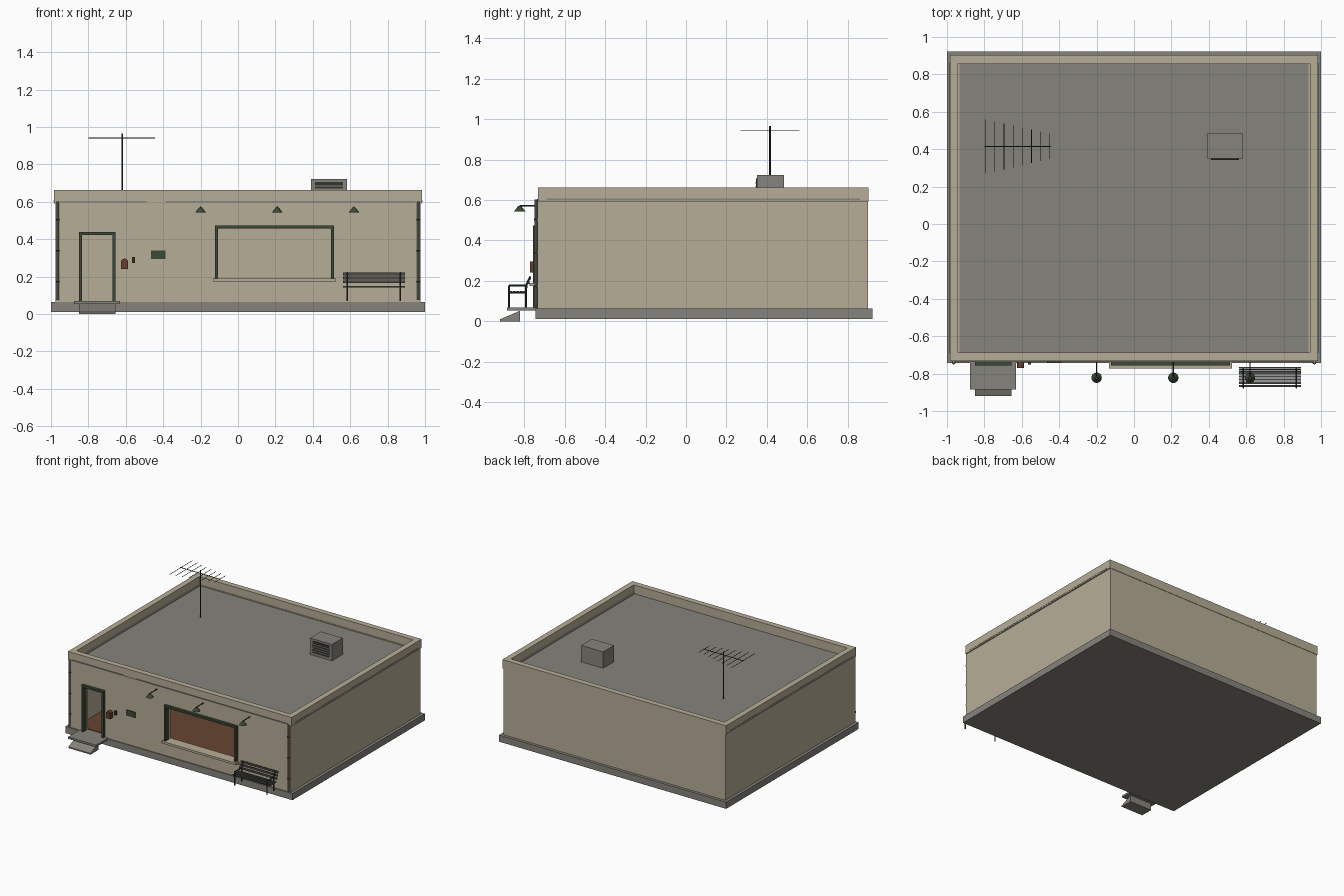
import bpy, bmesh
from math import radians
from mathutils import Matrix, Vector

cube = bpy.data.objects.get("Cube")
if cube:
    bpy.data.objects.remove(cube, do_unlink=True)


def material(name, rgb):
    m = bpy.data.materials.new(name)
    m.use_nodes = True
    m.diffuse_color = (*rgb, 1)
    bsdf = next(n for n in m.node_tree.nodes if n.type == 'BSDF_PRINCIPLED')
    bsdf.inputs["Base Color"].default_value = (*rgb, 1)
    return m


BEIGE = material("beige plaster", (0.47, 0.42, 0.31))
GREY = material("grey concrete", (0.24, 0.23, 0.2))
GREEN = material("dark green paint", (0.045, 0.065, 0.035))
BROWN = material("brown floor", (0.13, 0.06, 0.03))
RED = material("red brown mailbox", (0.13, 0.05, 0.03))
DARK = material("dark metal", (0.035, 0.035, 0.03))
SLATE = material("bench slats", (0.07, 0.07, 0.065))


def finish(name, bm, mat):
    bmesh.ops.recalc_face_normals(bm, faces=bm.faces)
    mesh = bpy.data.meshes.new(name)
    bm.to_mesh(mesh)
    bm.free()
    mesh.materials.append(mat)
    ob = bpy.data.objects.new(name, mesh)
    bpy.context.scene.collection.objects.link(ob)
    return ob


def boxes(name, mat, *spans):
    """One object from boxes, each given as (x0, x1, y0, y1, z0, z1)."""
    bm = bmesh.new()
    for x0, x1, y0, y1, z0, z1 in spans:
        mid = Vector((x0 + x1, y0 + y1, z0 + z1)) / 2
        size = Matrix.Diagonal((x1 - x0, y1 - y0, z1 - z0, 1))
        bmesh.ops.create_cube(bm, size=1, matrix=Matrix.Translation(mid) @ size)
    return finish(name, bm, mat)


def rods(name, mat, radius, *pairs, sides=6):
    """One object from straight round rods between pairs of points."""
    bm = bmesh.new()
    for a, b in pairs:
        a, b = Vector(a), Vector(b)
        turn = (b - a).to_track_quat('Z', 'Y').to_matrix().to_4x4()
        bmesh.ops.create_cone(bm, cap_ends=True, segments=sides, radius1=radius, radius2=radius,
                              depth=(b - a).length, matrix=Matrix.Translation((a + b) / 2) @ turn)
    return finish(name, bm, mat)


def ring(name, mat, ox, y0, y1, t, z0, z1):
    """A rectangular wall ring, open in the middle."""
    bm = bmesh.new()
    loops = []
    for z in (z0, z1):
        for d in (0, t):
            corners = [(-ox + d, y0 + d), (ox - d, y0 + d), (ox - d, y1 - d), (-ox + d, y1 - d)]
            loops.append([bm.verts.new((x, y, z)) for x, y in corners])
    lo, li, ho, hi = loops
    for a, b in ((lo, ho), (ho, hi), (hi, li), (li, lo)):
        for i in range(4):
            j = (i + 1) % 4
            bm.faces.new((a[i], a[j], b[j], b[i]))
    return finish(name, bm, mat)


# Front wall: a grid of cells without the door and window cells, extruded to thickness
FRONT, BACK, SIDE, T = -0.735, 0.9, 0.977, 0.045
xs = [-SIDE, -0.84, -0.665, -0.11, 0.5, SIDE]
zs = [0.065, 0.19, 0.43, 0.46, 0.6]
openings = {(1, 0), (1, 1), (3, 1), (3, 2)}
bm = bmesh.new()
grid = [[bm.verts.new((x, FRONT, z)) for z in zs] for x in xs]
for i in range(len(xs) - 1):
    for k in range(len(zs) - 1):
        if (i, k) not in openings:
            bm.faces.new((grid[i][k], grid[i + 1][k], grid[i + 1][k + 1], grid[i][k + 1]))
wall = bm.faces[:]
ext = bmesh.ops.extrude_face_region(bm, geom=wall, use_keep_orig=True)
bmesh.ops.translate(bm, vec=(0, T, 0), verts=[v for v in ext["geom"] if isinstance(v, bmesh.types.BMVert)])
bmesh.ops.dissolve_limit(bm, angle_limit=radians(1), verts=bm.verts, edges=bm.edges)
finish("front_wall", bm, BEIGE)

# Remaining shell, roof and plinth
boxes("side_and_back_walls", BEIGE,
      (-SIDE, -SIDE + T, FRONT + T, BACK, 0.065, 0.6),
      (SIDE - T, SIDE, FRONT + T, BACK, 0.065, 0.6),
      (-SIDE + T, SIDE - T, BACK - T, BACK, 0.065, 0.6))
boxes("plinth", GREY, (-1, 1, -0.743, 0.923, 0.012, 0.065))
boxes("interior_floor", BROWN, (-0.93, 0.93, -0.69, 0.855, 0.065, 0.069))
boxes("roof_deck", GREY, (-0.95, 0.95, -0.7, 0.87, 0.575, 0.592))
ring("parapet", BEIGE, 0.985, -0.732, 0.903, 0.045, 0.605, 0.662)
ring("parapet_base", BEIGE, 0.985, -0.732, 0.903, 0.045, 0.592, 0.605)
for s in (-1, 1):
    x = s * 0.9855
    boxes("side_roof_joint", GREY, (x - 0.001, x + 0.001, -0.69, 0.86, 0.6, 0.608))
boxes("front_roof_joint", GREY, (-0.95, -0.49, -0.737, -0.73, 0.597, 0.605),
      (-0.385, 0.95, -0.737, -0.73, 0.597, 0.605))


# Door and window trim
def frame(name, x0, x1, z0, z1, w):
    y0, y1 = -0.757, -0.715
    boxes(name, GREEN, (x0, x0 + w, y0, y1, z0, z1 - w), (x1 - w, x1, y0, y1, z0, z1 - w),
          (x0, x1, y0, y1, z1 - w, z1))


frame("door_frame", -0.85, -0.655, 0.07, 0.44, 0.017)
frame("window_frame", -0.123, 0.513, 0.19, 0.473, 0.016)
boxes("window_sill", BEIGE, (-0.133, 0.525, -0.773, -0.69, 0.174, 0.191))

# Doorstep with a sloped ramp
boxes("doorstep", GREY, (-0.877, -0.63, -0.885, -0.735, 0.053, 0.069))
bm = bmesh.new()
profile = [(-0.92, 0), (-0.82, 0), (-0.82, 0.053), (-0.92, 0.01)]
face = bm.faces.new([bm.verts.new((-0.85, y, z)) for y, z in profile])
ext = bmesh.ops.extrude_face_region(bm, geom=[face], use_keep_orig=True)
bmesh.ops.translate(bm, vec=(0.195, 0, 0), verts=[v for v in ext["geom"] if isinstance(v, bmesh.types.BMVert)])
finish("door_ramp", bm, GREY)

# Small items beside the door
boxes("mailbox", RED, (-0.625, -0.587, -0.77, -0.735, 0.242, 0.287))
rods("mailbox_lid", RED, 0.019, ((-0.606, -0.77, 0.278), (-0.606, -0.735, 0.278)), sides=12)
boxes("door_bell", DARK, (-0.568, -0.55, -0.75, -0.735, 0.273, 0.305))
boxes("wall_plaque", GREEN, (-0.466, -0.387, -0.742, -0.735, 0.294, 0.339))

# Wall lamps
for x in (-0.2, 0.21, 0.62):
    rods("lamp_arm", DARK, 0.004, ((x, -0.735, 0.572), (x, -0.822, 0.572)))
    bm = bmesh.new()
    bmesh.ops.create_cone(bm, cap_ends=True, segments=16, radius1=0.028, radius2=0.008,
                          depth=0.026, matrix=Matrix.Translation((x, -0.822, 0.557)))
    finish("lamp_shade", bm, GREEN)

# Corner drainpipes with clips
for s in (-1, 1):
    x = s * 0.964
    rods("drainpipe", GREY, 0.007, ((x, -0.741, 0.075), (x, -0.741, 0.603)), sides=8)
    rods("drainpipe_clips", DARK, 0.01,
         *[((x, -0.741, z), (x, -0.741, z + 0.008)) for z in (0.17, 0.335, 0.5)], sides=8)

# Bench: two bent metal ends carrying seat and back slats
for x in (0.585, 0.868):
    path = [(-0.875, 0.07), (-0.875, 0.178), (-0.79, 0.178), (-0.77, 0.222)]
    rods("bench_end", DARK, 0.005,
         *[((x, *a), (x, *b)) for a, b in zip(path, path[1:])],
         ((x, -0.79, 0.07), (x, -0.79, 0.178)), ((x, -0.875, 0.143), (x, -0.79, 0.143)))
boxes("bench_seat", SLATE, *[(0.562, 0.894, y, y + 0.012, 0.143, 0.151)
                            for y in (-0.872, -0.855, -0.838, -0.821, -0.804)])
boxes("bench_back", SLATE, *[(0.562, 0.894, -0.79 + 0.009 * i, -0.783 + 0.009 * i,
                              0.165 + 0.021 * i, 0.18 + 0.021 * i) for i in range(3)])

# Rooftop ventilation unit with front louvres
boxes("roof_unit", GREY, (0.39, 0.583, 0.35, 0.485, 0.592, 0.723))
boxes("roof_unit_grille", DARK, (0.412, 0.562, 0.346, 0.351, 0.612, 0.707))
boxes("roof_unit_louvres", GREY, *[(0.412, 0.562, 0.343, 0.349, z, z + 0.006)
                                  for z in (0.628, 0.646, 0.664, 0.682)])

# Roof aerial with tapering cross elements
rods("aerial_mast", DARK, 0.004, ((-0.62, 0.415, 0.592), (-0.62, 0.415, 0.966)), sides=8)
rods("aerial_boom", DARK, 0.003, ((-0.8, 0.415, 0.942), (-0.445, 0.415, 0.942)))
elements = []
for i in range(8):
    x, half = -0.793 + 0.049 * i, 0.145 - 0.011 * i
    elements.append(((x, 0.415 - half, 0.942), (x, 0.415 + half, 0.942)))
rods("aerial_elements", DARK, 0.002, *elements)
